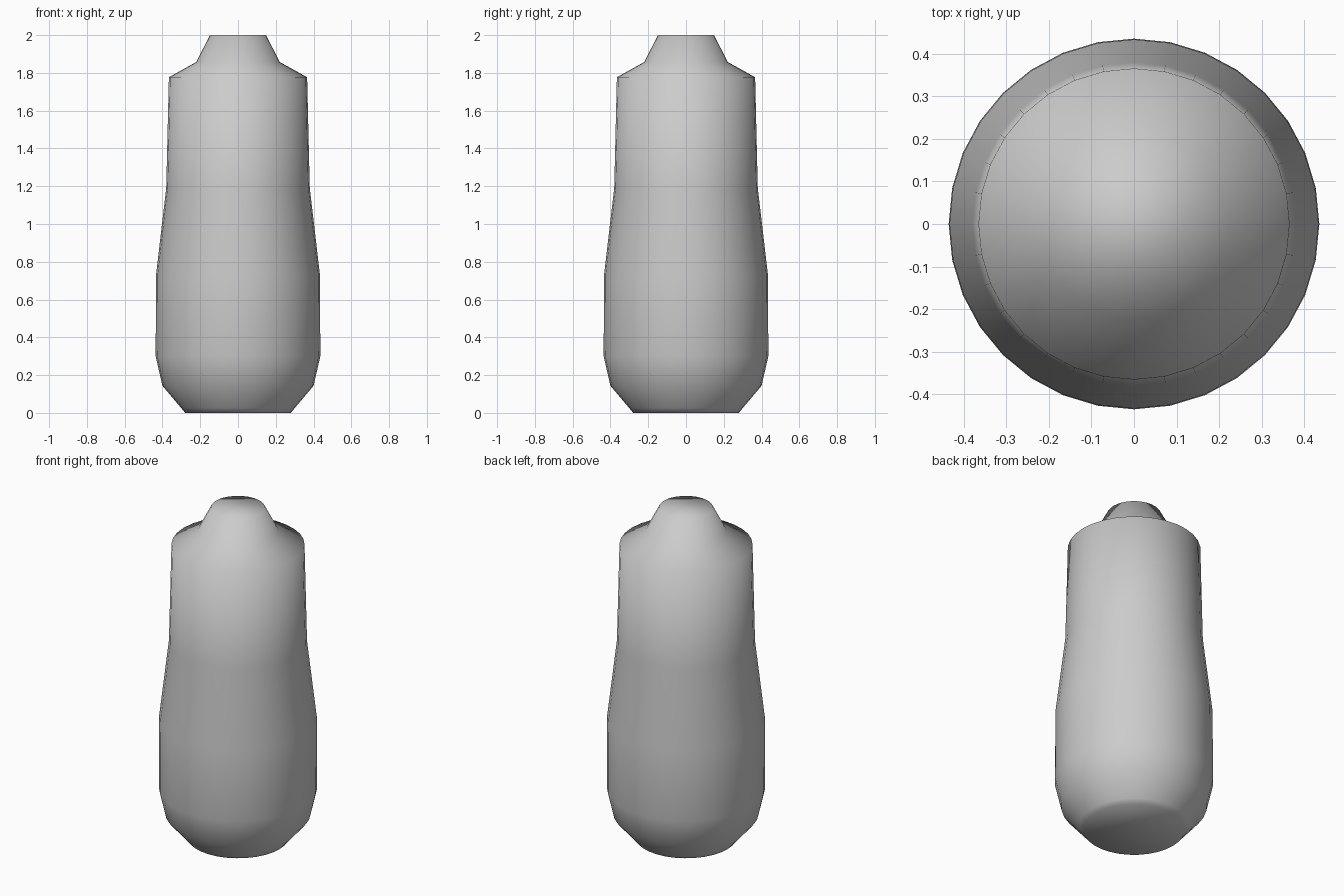
import bpy
import bmesh
import math

cube = bpy.data.objects.get("Cube")
if cube:
    bpy.data.objects.remove(cube, do_unlink=True)

# Plain grey finish
grey = bpy.data.materials.new("light_grey")
grey.use_nodes = True
grey.diffuse_color = (0.6, 0.6, 0.6, 1)
grey.node_tree.nodes["Principled BSDF"].inputs["Base Color"].default_value = (0.6, 0.6, 0.6, 1)

# Bottle outline as (radius, height), from base to neck
OUTLINE = [(0.28, 0.0), (0.30, 0.025), (0.40, 0.143), (0.436, 0.30), (0.434, 0.73),
           (0.38, 1.19), (0.366, 1.777), (0.222, 1.857), (0.148, 2.0)]
SIDES = 32

# Bottle body: the outline turned around the vertical axis
bm = bmesh.new()
verts = [bm.verts.new((r, 0, z)) for r, z in OUTLINE]
edges = [bm.edges.new(pair) for pair in zip(verts, verts[1:])]
bmesh.ops.spin(bm, geom=verts + edges, cent=(0, 0, 0), axis=(0, 0, 1),
               angle=math.tau, steps=SIDES, use_merge=False)
bmesh.ops.remove_doubles(bm, verts=bm.verts, dist=0.001)

# Flat base and neck cap
rims = [e for e in bm.edges if e.is_boundary]
bmesh.ops.holes_fill(bm, edges=rims, sides=0)
bmesh.ops.recalc_face_normals(bm, faces=bm.faces)
for face in bm.faces:
    face.smooth = True

mesh = bpy.data.meshes.new("bottle")
bm.to_mesh(mesh)
bm.free()
mesh.materials.append(grey)
bottle = bpy.data.objects.new("bottle", mesh)
bpy.context.collection.objects.link(bottle)
